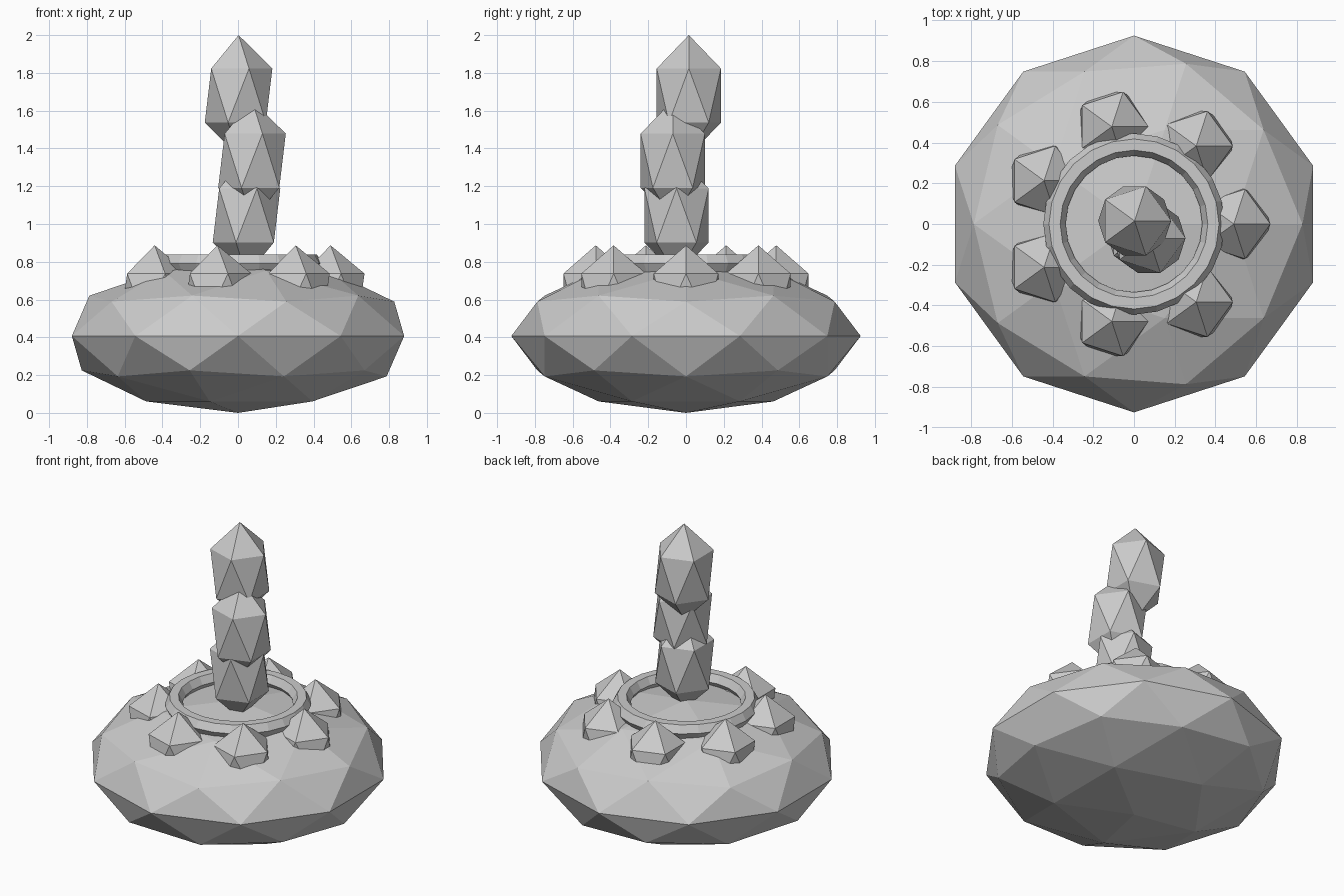
import bpy
import math

if "Cube" in bpy.data.objects:
    bpy.data.objects.remove(bpy.data.objects["Cube"])

grey = bpy.data.materials.new("plain_grey")
grey.diffuse_color = (0.6, 0.6, 0.6, 1)
grey.use_nodes = True
grey.node_tree.nodes["Principled BSDF"].inputs["Base Color"].default_value = grey.diffuse_color


def finish(name):
    obj = bpy.context.object
    obj.name = name
    obj.data.materials.append(grey)
    bpy.ops.object.shade_flat()
    return obj


def faceted_gem(name, location, radius, half_height, detail=1):
    """Icosphere stretched vertically, with flat facets."""
    bpy.ops.mesh.primitive_ico_sphere_add(subdivisions=detail, radius=1, location=location)
    obj = finish(name)
    obj.scale = (radius, radius, half_height)
    return obj


# Squat faceted body
faceted_gem("body", (0, 0, 0.407), 0.925, 0.407, detail=2)

# Collar around the stem
bpy.ops.mesh.primitive_torus_add(location=(0, 0, 0.792), major_radius=0.39, minor_radius=0.055,
                                 major_segments=24, minor_segments=6)
finish("collar_ring")

# Seven pointed studs around the collar
STUDS = 7
for i in range(STUDS):
    a = 2 * math.pi * i / STUDS
    faceted_gem(f"stud_{i + 1}", (0.49 * math.cos(a), 0.49 * math.sin(a), 0.617), 0.201, 0.27)

# Stacked crooked stem
stem = [(0.045, -0.05, 1.045), (0.074, -0.07, 1.335), (0.003, 0.015, 1.68)]
for i, centre in enumerate(stem):
    faceted_gem(f"stem_segment_{i + 1}", centre, 0.2, 0.32)
